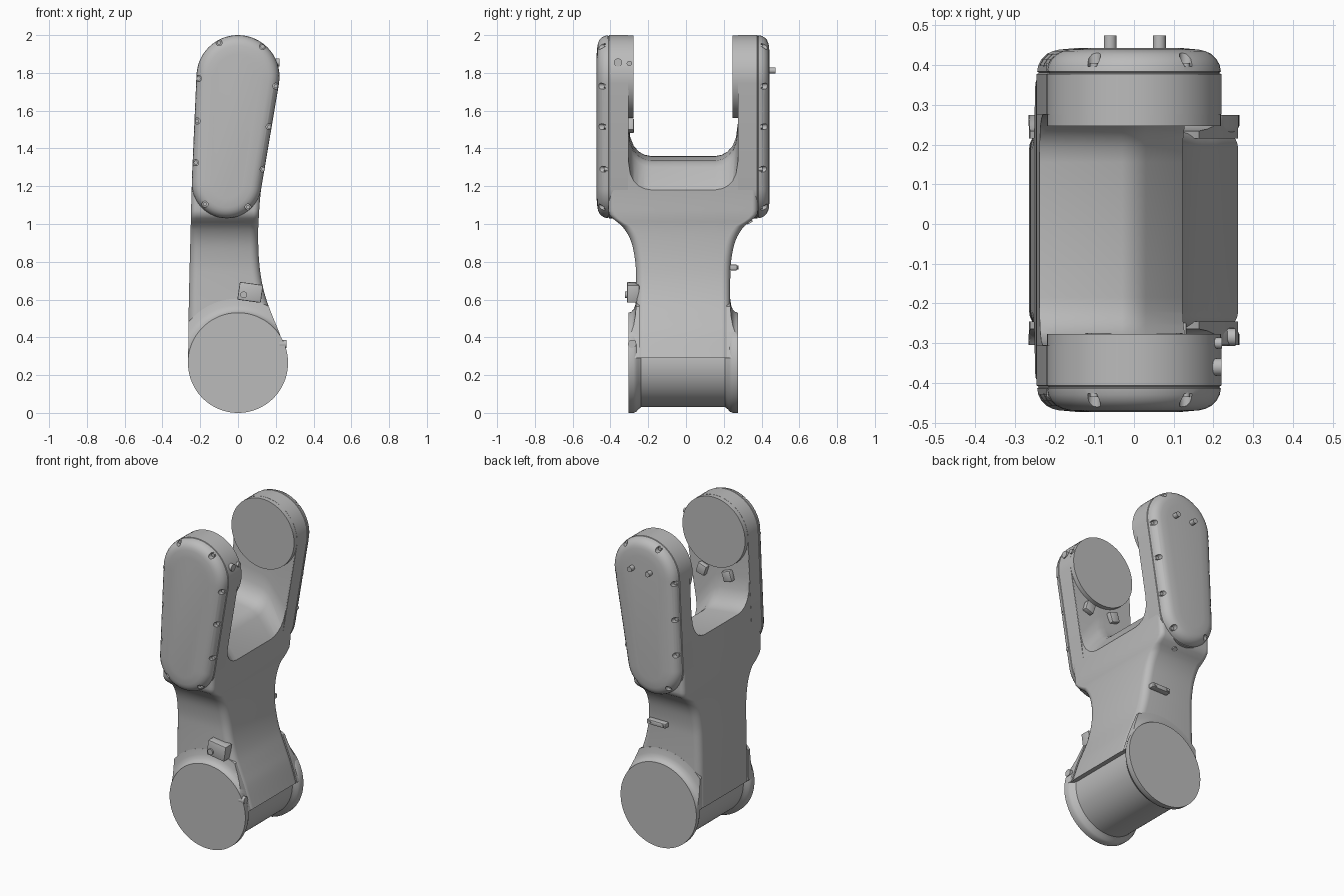
import bpy, bmesh, math
from math import sin, cos, pi, radians
from mathutils import Vector, Matrix

cube = bpy.data.objects.get("Cube")
if cube:
    bpy.data.objects.remove(cube, do_unlink=True)

YC = -0.015            # middle of the fork along y
BASE_Z, BASE_R = 0.265, 0.265
TIP_Z, TIP_R = 1.78, 0.22

grey = bpy.data.materials.new("cast_grey")
grey.use_nodes = True
grey.diffuse_color = (0.5, 0.5, 0.5, 1)
grey.node_tree.nodes["Principled BSDF"].inputs["Base Color"].default_value = (0.5, 0.5, 0.5, 1)


def finish(name, bm):
    bmesh.ops.recalc_face_normals(bm, faces=bm.faces)
    mesh = bpy.data.meshes.new(name)
    bm.to_mesh(mesh)
    bm.free()
    mesh.materials.append(grey)
    ob = bpy.data.objects.new(name, mesh)
    bpy.context.collection.objects.link(ob)
    return ob


def add_loft(bm, rings):
    rows = [[bm.verts.new(p) for p in ring] for ring in rings]
    n = len(rows[0])
    for a, b in zip(rows, rows[1:]):
        for i in range(n):
            j = (i + 1) % n
            bm.faces.new((a[i], a[j], b[j], b[i]))
    bm.faces.new(rows[0])
    bm.faces.new(rows[-1])


def loft(name, rings):
    bm = bmesh.new()
    add_loft(bm, rings)
    return finish(name, bm)


def circle(x, y, z, r, n=64):
    return [(x + r * cos(2 * pi * i / n), y, z + r * sin(2 * pi * i / n)) for i in range(n)]


def lathe(name, profile, z, n=96):
    return loft(name, [circle(0, y, z, r, n) for y, r in profile])


def boolean(ob, cutter, operation):
    cutter.hide_render = True
    mod = ob.modifiers.new("cut", 'BOOLEAN')
    mod.object, mod.operation, mod.solver = cutter, operation, 'EXACT'
    bpy.context.view_layer.update()
    deps = bpy.context.evaluated_depsgraph_get()
    mesh = bpy.data.meshes.new_from_object(ob.evaluated_get(deps))
    ob.modifiers.clear()
    ob.data = mesh
    bpy.data.objects.remove(cutter, do_unlink=True)


def rounded_rect(x0, x1, hw, r, z, n=6):
    pts = []
    for k, (cx, cy) in enumerate(((x1 - r, hw - r), (x0 + r, hw - r), (x0 + r, r - hw), (x1 - r, r - hw))):
        for i in range(n + 1):
            a = pi / 2 * (k + i / n)
            pts.append((cx + r * cos(a), YC + cy + r * sin(a), z))
    return pts


def smooth(table, z):
    """Catmull-Rom style interpolation through (z, value) pairs."""
    i = max(k for k in range(len(table) - 1) if table[k][0] <= z + 1e-6)
    p = [table[min(max(i + d, 0), len(table) - 1)] for d in (-1, 0, 1, 2)]
    h = p[2][0] - p[1][0]
    t = (z - p[1][0]) / h
    m1 = (p[2][1] - p[0][1]) / (p[2][0] - p[0][0]) * h
    m2 = (p[3][1] - p[1][1]) / (p[3][0] - p[1][0]) * h
    return ((2*t**3 - 3*t**2 + 1) * p[1][1] + (t**3 - 2*t**2 + t) * m1
            + (3*t**2 - 2*t**3) * p[2][1] + (t**3 - t**2) * m2)


# Stem: rounded rectangles stacked upward, flaring into the fork
LEFT = [(0.29, -0.264), (0.6, -0.26), (1.0, -0.25), (1.22, -0.244), (1.75, -0.22)]
RIGHT = [(0.29, 0.262), (0.42, 0.22), (0.5, 0.188), (0.6, 0.15), (0.7, 0.125), (0.8, 0.112),
         (0.9, 0.107), (1.0, 0.108), (1.2, 0.124), (1.5, 0.173), (1.75, 0.214)]
HALF = [(0.29, 0.25), (0.75, 0.25), (0.86, 0.263), (0.93, 0.285), (0.99, 0.325), (1.04, 0.385),
        (1.07, 0.395), (1.75, 0.395)]
heights = [0.29 + 0.02 * i for i in range(74)]
stem = loft("stem", [rounded_rect(smooth(LEFT, z), smooth(RIGHT, z), smooth(HALF, z),
                                  0.045 if z < 1 else 0.03, z) for z in heights])

# Fork opening: a U section whose floor drops toward +x
U_HALF = [(0.17, 0), (0.205, 0.007), (0.235, 0.024), (0.262, 0.055), (0.28, 0.1), (0.29, 0.18), (0.29, 1.4)]
FLOOR = [(-0.4, 1.37), (-0.2, 1.357), (-0.03, 1.335), (0.0, 1.325), (0.03, 1.3), (0.13, 1.17), (0.4, 0.82)]
u_shape = U_HALF + [(-y, h) for y, h in reversed(U_HALF)]
boolean(stem, loft("fork_cutter", [[(x, YC + y, z + h) for y, h in u_shape] for x, z in FLOOR]), 'DIFFERENCE')

# Base joint: two flanges with a slimmer barrel between
half = [(0.29, BASE_R), (0.262, BASE_R), (0.247, 0.258), (0.237, 0.246), (0.222, 0.235)]
lathe("base_joint", [(YC - y, r) for y, r in half] + [(YC + y, r) for y, r in reversed(half)], BASE_Z)

# Soft fillets where the stem runs into the flanges
for side, label in ((-1, "front"), (1, "back")):
    prof = [(0.289, 0.265), (0.275, 0.27), (0.262, 0.284), (0.254, 0.305), (0.249, 0.34), (0.23, 0.34)]
    fillet = lathe(label + "_base_fillet", [(YC + side * y, r) for y, r in prof], BASE_Z)
    prism = loft("fillet_limit", [rounded_rect(smooth(LEFT, z), smooth(RIGHT, z), 0.4, 0.02, z)
                                  for z in heights[:22]])
    boolean(fillet, prism, 'INTERSECT')


def capsule(y, inset, n=32):
    """Outline around the tip circle and a smaller lower circle."""
    top, low = Vector((0, TIP_Z)), Vector((-0.06, 1.215))
    r1, r2 = TIP_R, 0.185
    d = low - top
    heading = math.atan2(d.y, d.x)
    a = math.acos((r1 - r2) / d.length)
    pts = []
    for c, r, start, sweep in ((low, r2, -a, 2 * a), (top, r1, a, 2 * pi - 2 * a)):
        for i in range(n + 1):
            t = heading + start + sweep * i / n
            pts.append((c.x + (r - inset) * cos(t), y, c.y + (r - inset) * sin(t)))
    return pts


# Prongs with chamfered covers, screw pockets and joint discs
SKIN = [(0.291, 0), (0.392, 0), (0.394, 0.004), (0.397, 0.004), (0.399, 0.001), (0.415, 0.004),
        (0.43, 0.012), (0.443, 0.025), (0.45, 0.04), (0.454, 0.056), (0.458, 0.1)]
SCREWS = [(-0.1, 1.96), (0.13, 1.94), (0.2, 1.73), (0.165, 1.515), (0.133, 1.29), (0.053, 1.09),
          (-0.175, 1.105), (-0.224, 1.325), (-0.216, 1.545), (-0.209, 1.77)]
for side, label in ((-1, "front"), (1, "back")):
    prong = loft(label + "_prong", [capsule(YC + side * y, i) for y, i in SKIN])
    pockets, heads = bmesh.new(), bmesh.new()
    for x, z in SCREWS:
        add_loft(pockets, [circle(x, YC + side * y, z, 0.016, 16) for y in (0.412, 0.52)])
        add_loft(heads, [circle(x, YC + side * y, z, 0.011, 12) for y in (0.40, 0.42)])
    boolean(prong, finish("pocket_cutter", pockets), 'DIFFERENCE')
    finish(label + "_cover_screws", heads)
    lathe(label + "_joint_disc", [(YC + side * 0.31, 0.219), (YC + side * 0.262, 0.219)], TIP_Z)


def box(name, centre, size, tilt=0, bevel=0.006):
    bm = bmesh.new()
    bmesh.ops.create_cube(bm, size=1)
    bmesh.ops.scale(bm, vec=size, verts=bm.verts)
    bmesh.ops.bevel(bm, geom=bm.edges[:], offset=bevel, segments=2, affect='EDGES', profile=0.5)
    bm.transform(Matrix.Translation(centre) @ Matrix.Rotation(tilt, 4, 'Y'))
    return finish(name, bm)


def peg(name, start, end, r, n=20):
    a, b = Vector(start), Vector(end)
    bm = bmesh.new()
    place = Matrix.Translation((a + b) / 2) @ (b - a).to_track_quat('Z', 'Y').to_matrix().to_4x4()
    bmesh.ops.create_cone(bm, cap_ends=True, segments=n, radius1=r, radius2=r,
                          depth=(b - a).length, matrix=place)
    return finish(name, bm)


# Inner stop blocks under the front joint disc
for x, label in ((-0.09, "right"), (0.09, "left")):
    box(label + "_stop_block", (x, -0.295, 1.52), (0.06, 0.04, 0.065), -x * 3.5)

# Connector on the front of the stem
box("connector_block", (0.065, -0.28, 0.638), (0.125, 0.065, 0.095), radians(8))
peg("connector_plug", (0.03, -0.28, 0.625), (0.03, -0.322, 0.625), 0.018)

# Cable bracket on the back of the stem
box("cable_bracket", (0.02, 0.252, 0.77), (0.13, 0.04, 0.03))
for x in (-0.025, 0.065):
    peg("bracket_screw", (x, 0.26, 0.77), (x, 0.277, 0.77), 0.01)

# Pins on the back cover
for x in (-0.06, 0.064):
    peg("cover_pin", (x, 0.42, 1.812), (x, 0.475, 1.812), 0.016)

# Plugs on the +x side
for y, z, x, r in ((-0.36, 1.855, 0.213, 0.022), (-0.30, 1.85, 0.214, 0.014), (-0.285, 0.365, 0.249, 0.022)):
    peg("side_plug", (x - 0.03, y, z), (x + 0.007, y, z), r)

# Screws on the lower shoulder of the back prong
for x, y, z in ((0.05, 0.245, 0.97), (-0.09, 0.245, 0.97), (-0.02, 0.32, 1.03)):
    peg("shoulder_screw", (x, y, z - 0.02 + 0.03), (x, y + 0.02, z - 0.025), 0.016)

# Smooth shading with crisp edges
bpy.ops.object.select_all(action='DESELECT')
for ob in bpy.context.scene.objects:
    if ob.type == 'MESH':
        ob.select_set(True)
        bpy.context.view_layer.objects.active = ob
bpy.ops.object.shade_smooth_by_angle(angle=radians(32))
